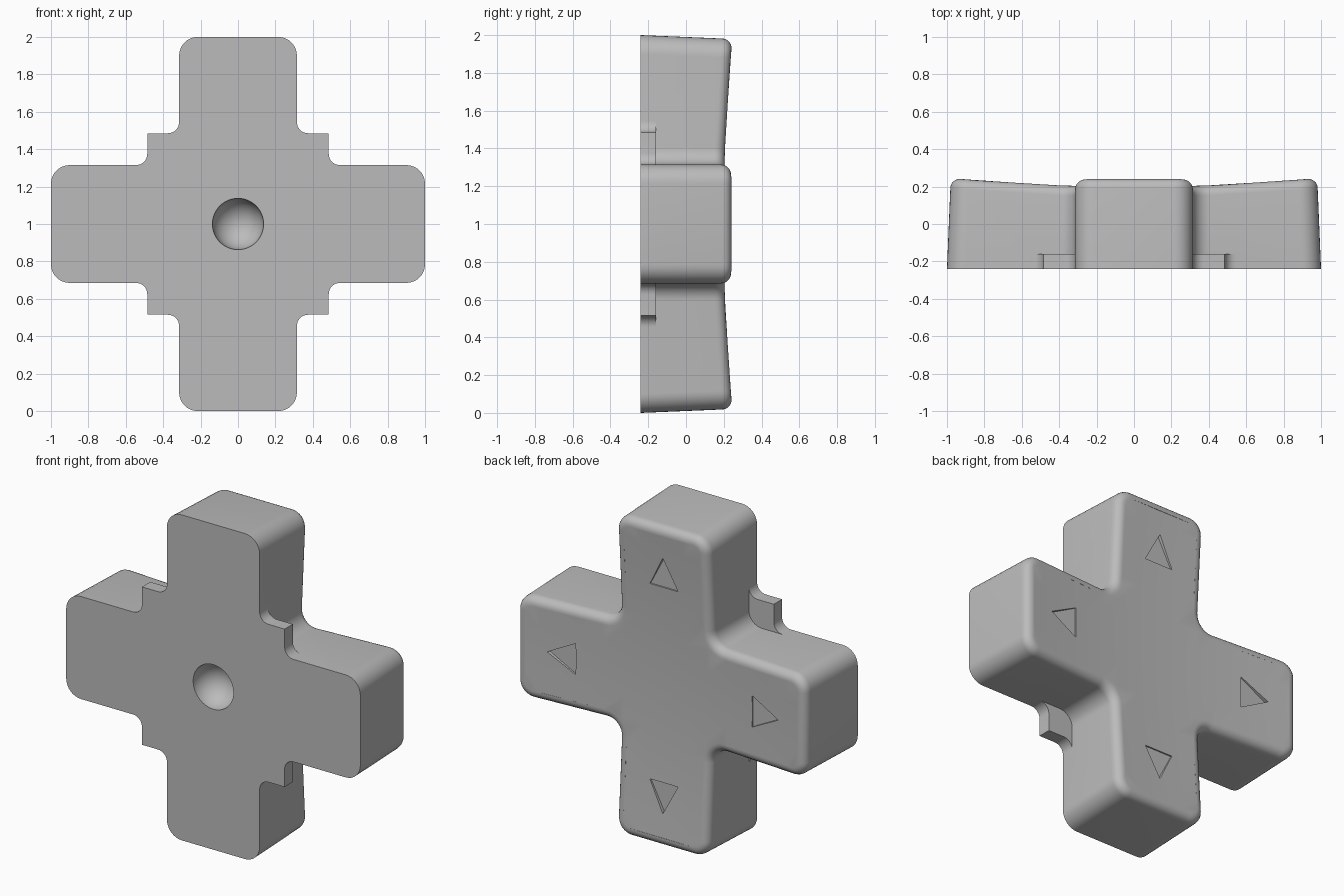
import bpy, bmesh, math
from mathutils import Vector

cube = bpy.data.objects.get("Cube")
if cube:
    bpy.data.objects.remove(cube, do_unlink=True)

FRONT = -0.24           # flat front plane
HALF_W = 0.315          # half width of each arm
CORNER, INNER = 0.1, 0.09
ROUND = 0.055           # rounding of the dished edge
TAPER = 0.018

grey = bpy.data.materials.new("plain grey")
grey.use_nodes = True
colour = (0.5, 0.5, 0.5, 1)
grey.diffuse_color = colour
grey.node_tree.nodes["Principled BSDF"].inputs["Base Color"].default_value = colour


def dish(x, v):
    return 0.195 + 0.05 * (x * x + v * v)


def arc(cx, cy, r, start, end, n=8):
    angles = [math.radians(start + (end - start) * i / n) for i in range(n + 1)]
    return [(cx + r * math.cos(a), cy + r * math.sin(a)) for a in angles]


def turn(points, quarter):
    for _ in range(quarter):
        points = [(-v, u) for u, v in points]
    return points


def cross_outline(length, inset):
    w, r = HALF_W, CORNER
    c = w + INNER
    quadrant = (arc(length - r, w - r, r - inset, 0, 90)
                + arc(c, c, INNER + inset, 270, 180)
                + arc(w - r, length - r, r - inset, 0, 90))
    return [p for q in range(4) for p in turn(quadrant, q)]


def finish(name, bm):
    bmesh.ops.recalc_face_normals(bm, faces=bm.faces)
    mesh = bpy.data.meshes.new(name)
    bm.to_mesh(mesh)
    bm.free()
    mesh.materials.append(grey)
    obj = bpy.data.objects.new(name, mesh)
    bpy.context.collection.objects.link(obj)
    return obj


def prism(name, points, y0, y1):
    bm = bmesh.new()
    face = bm.faces.new([bm.verts.new((u, y0, 1 + v)) for u, v in points])
    top = bmesh.ops.extrude_face_region(bm, geom=[face])["geom"]
    verts = [g for g in top if isinstance(g, bmesh.types.BMVert)]
    bmesh.ops.translate(bm, verts=verts, vec=(0, y1 - y0, 0))
    return finish(name, bm)


def combine(target, tool, operation):
    mod = target.modifiers.new(tool.name, "BOOLEAN")
    mod.operation, mod.solver, mod.object = operation, "EXACT", tool
    bpy.context.view_layer.objects.active = target
    bpy.ops.object.modifier_apply(modifier=mod.name)
    bpy.data.objects.remove(tool, do_unlink=True)


# Cross body: a tapered wall and a rounded edge that follows the dished back
bm = bmesh.new()
rings = [[bm.verts.new((u, FRONT, 1 + v)) for u, v in cross_outline(1, 0)]]
for step in range(7):
    t = math.pi / 2 * step / 6
    pts = cross_outline(1 - TAPER, ROUND * (1 - math.cos(t)))
    rings.append([bm.verts.new((u, dish(u, v) - ROUND * (1 - math.sin(t)), 1 + v))
                  for u, v in pts])
bm.faces.new(rings[0])
for low, high in zip(rings, rings[1:]):
    for i in range(len(low)):
        j = (i + 1) % len(low)
        bm.faces.new((low[i], low[j], high[j], high[i]))
cap = [bm.faces.new(rings[-1])]

# Cut the back into strips so it can follow the dish
for axis in (Vector((1, 0, 0)), Vector((0, 0, 1))):
    for k in range(-6, 7):
        geom = cap + list({e for f in cap for e in f.edges}) \
            + list({v for f in cap for v in f.verts})
        cut = bmesh.ops.bisect_plane(bm, geom=geom, dist=1e-5, plane_no=axis,
                                     plane_co=Vector((0, 0, 1)) + axis * k * 0.14)
        cap = [g for g in cut["geom"] if isinstance(g, bmesh.types.BMFace)]
for vert in {v for f in cap for v in f.verts}:
    vert.co.y = dish(vert.co.x, vert.co.z - 1)
body = finish("cross_button", bm)

# Corner tabs along the front plane
tab = ([(0.27, 0.27), (0.545, 0.27)] + arc(0.545, 0.375, 0.06, 270, 180)
       + [(0.485, 0.485)] + arc(0.375, 0.545, 0.06, 270, 180) + [(0.27, 0.545)])
for q in range(4):
    combine(body, prism("corner_tab", turn(tab, q), FRONT, FRONT + 0.08), "UNION")

# Arrow recesses on the back of the arms
arrow = [(0.6, -0.096), (0.785, 0), (0.6, 0.096)]
for q in range(4):
    combine(body, prism("arrow_cutter", turn(arrow, q), 0.205, 0.4), "DIFFERENCE")

# Round pivot socket in the front
bm = bmesh.new()
bmesh.ops.create_uvsphere(bm, u_segments=48, v_segments=24, radius=0.137)
bmesh.ops.translate(bm, verts=bm.verts, vec=(0, FRONT, 1))
combine(body, finish("socket_cutter", bm), "DIFFERENCE")

bpy.ops.object.select_all(action="DESELECT")
body.select_set(True)
bpy.context.view_layer.objects.active = body
bpy.ops.object.shade_smooth_by_angle(angle=math.radians(30))
